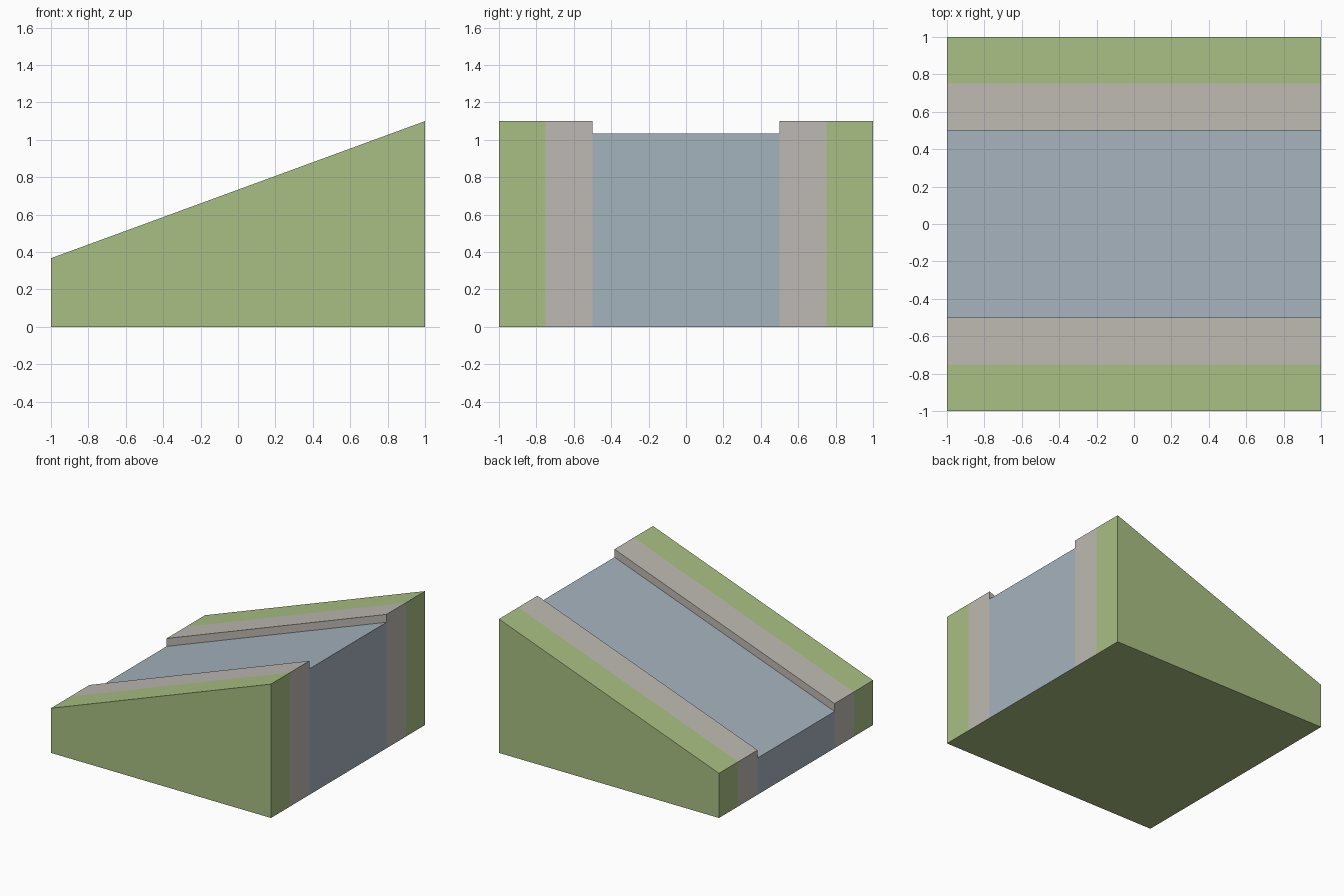
import bpy
import bmesh

cube = bpy.data.objects.get("Cube")
if cube:
    bpy.data.objects.remove(cube, do_unlink=True)


def make_material(name, rgb):
    mat = bpy.data.materials.new(name)
    mat.use_nodes = True
    mat.diffuse_color = (*rgb, 1)
    mat.node_tree.nodes["Principled BSDF"].inputs["Base Color"].default_value = (*rgb, 1)
    return mat


GRASS, STONE, WATER = 0, 1, 2
materials = [
    make_material("grass_green", (0.397, 0.521, 0.227)),
    make_material("bank_stone", (0.515, 0.491, 0.451)),
    make_material("water_blue", (0.376, 0.451, 0.515)),
]

LOW, HIGH = 0.367, 1.10   # bank height at the low (-x) and high (+x) ends
DROP = 0.065              # depth of the channel below the banks

# Strips across the slope: y start, y end, depth below the bank, colour
strips = [
    (-1.00, -0.75, 0, GRASS),
    (-0.75, -0.50, 0, STONE),
    (-0.50, 0.50, DROP, WATER),
    (0.50, 0.75, 0, STONE),
    (0.75, 1.00, 0, GRASS),
]

bm = bmesh.new()


def face(points, colour):
    bm.faces.new([bm.verts.new(p) for p in points]).material_index = colour


def lengthwise(a, b, colour):
    """Quad running the full length; a and b are (y, drop), drop None = ground."""
    def point(x, y, drop):
        top = LOW if x < 0 else HIGH
        return (x, y, 0 if drop is None else top - drop)
    face([point(-1, *a), point(1, *a), point(1, *b), point(-1, *b)], colour)


# Sloping tops, base and end faces of each strip
for y0, y1, drop, colour in strips:
    lengthwise((y0, drop), (y1, drop), colour)
    lengthwise((y0, None), (y1, None), GRASS)
    for x, top in ((-1, LOW), (1, HIGH)):
        outline = [(x, y0, 0), (x, y1, 0), (x, y1, top - drop), (x, y0, top - drop)]
        # Extra corner where the stone meets the water line
        if y1 == -0.5:
            outline.insert(2, (x, y1, top - DROP))
        elif y0 == 0.5:
            outline.append((x, y0, top - DROP))
        face(outline, colour)

# Outer walls and channel walls, the same on both sides
for side in (-1, 1):
    lengthwise((side, None), (side, 0), GRASS)
    lengthwise((side * 0.5, DROP), (side * 0.5, 0), STONE)

bmesh.ops.remove_doubles(bm, verts=bm.verts[:], dist=1e-4)
bmesh.ops.recalc_face_normals(bm, faces=bm.faces[:])

mesh = bpy.data.meshes.new("sloped_channel_block")
bm.to_mesh(mesh)
bm.free()
for mat in materials:
    mesh.materials.append(mat)
block = bpy.data.objects.new("sloped_channel_block", mesh)
bpy.context.collection.objects.link(block)
